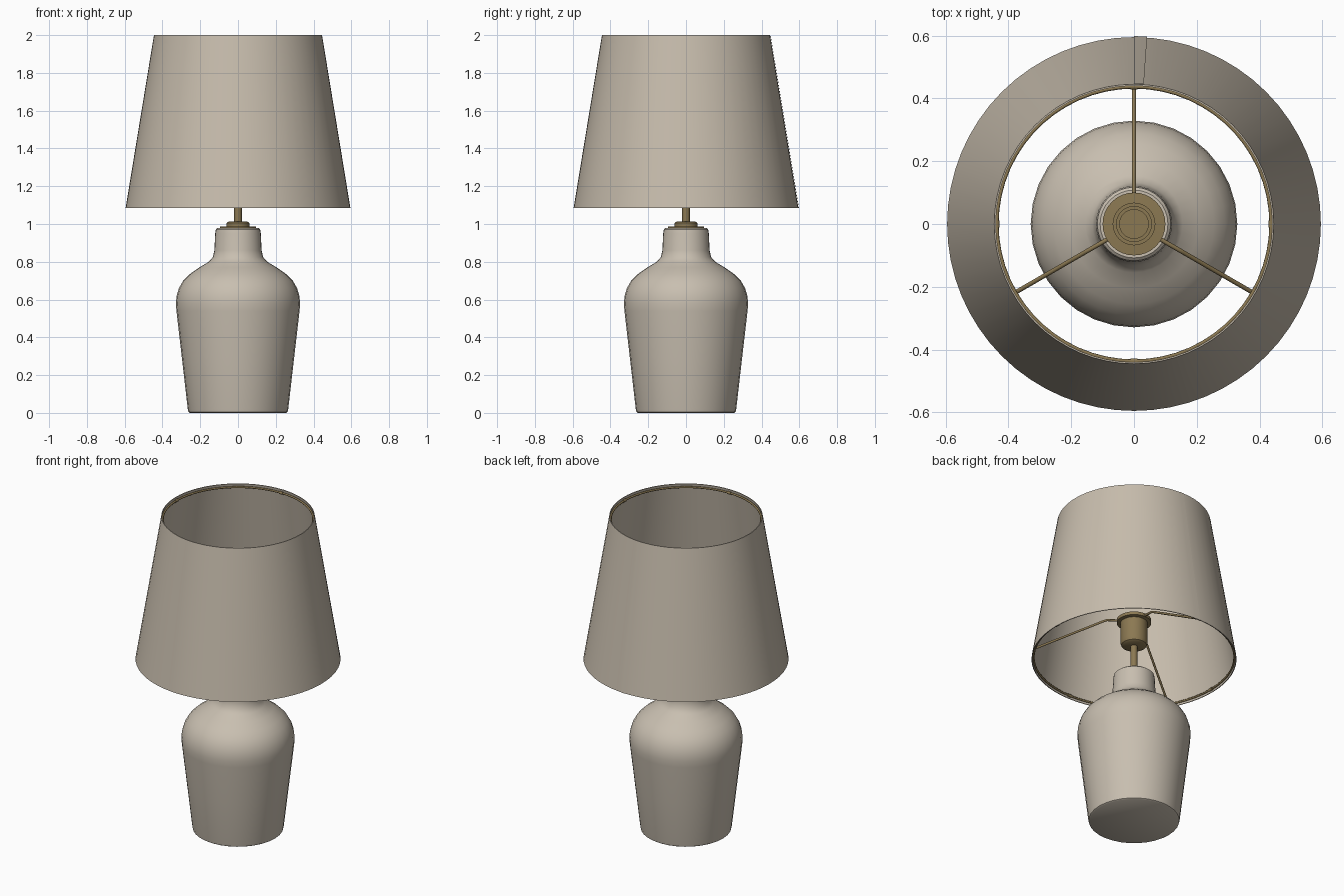
import bpy, math
from mathutils import Vector

if "Cube" in bpy.data.objects:
    bpy.data.objects.remove(bpy.data.objects["Cube"])


def material(name, rgb):
    m = bpy.data.materials.new(name)
    m.diffuse_color = (*rgb, 1)
    m.use_nodes = True
    m.node_tree.nodes["Principled BSDF"].inputs["Base Color"].default_value = m.diffuse_color
    return m


ceramic = material("beige_ceramic", (0.58, 0.52, 0.435))
linen = material("beige_linen", (0.57, 0.505, 0.415))
brass = material("aged_brass", (0.26, 0.19, 0.085))


def finish(ob, mat, angle=35):
    ob.data.materials.append(mat)
    bpy.ops.object.select_all(action='DESELECT')
    ob.select_set(True)
    bpy.context.view_layer.objects.active = ob
    bpy.ops.object.shade_smooth_by_angle(angle=math.radians(angle))
    return ob


def lathe(name, profile, mat, n=32, closed=False):
    """Revolve (radius, z) points about z; cap the ends unless closed."""
    verts, faces = [], []
    for r, z in profile:
        for i in range(n):
            a = 2 * math.pi * i / n
            verts.append((r * math.cos(a), r * math.sin(a), z))
    k = len(profile)
    for j in range(k if closed else k - 1):
        p, q = j * n, ((j + 1) % k) * n
        for i in range(n):
            i2 = (i + 1) % n
            faces.append((p + i, p + i2, q + i2, q + i))
    if not closed:
        faces.append(tuple(reversed(range(n))))
        faces.append(tuple((k - 1) * n + i for i in range(n)))
    me = bpy.data.meshes.new(name)
    me.from_pydata(verts, [], faces)
    ob = bpy.data.objects.new(name, me)
    bpy.context.collection.objects.link(ob)
    return finish(ob, mat)


def wire(name, points, radius, mat):
    """Round wire through the points."""
    cu = bpy.data.curves.new(name, 'CURVE')
    cu.dimensions = '3D'
    cu.bevel_depth = radius
    cu.bevel_resolution = 2
    cu.use_fill_caps = True
    sp = cu.splines.new('POLY')
    sp.points.add(len(points) - 1)
    for p, co in zip(sp.points, points):
        p.co = (*co, 1)
    ob = bpy.data.objects.new(name, cu)
    bpy.context.collection.objects.link(ob)
    cu.materials.append(mat)
    return ob


def polar(r, deg, z):
    a = math.radians(deg)
    return Vector((r * math.cos(a), r * math.sin(a), z))


# Vase-shaped base
lathe("lamp_base", [
    (0.255, 0), (0.263, 0.005), (0.266, 0.02), (0.297, 0.29), (0.326, 0.54),
    (0.329, 0.58), (0.325, 0.62), (0.313, 0.66), (0.290, 0.70),
    (0.255, 0.735), (0.205, 0.77), (0.155, 0.80), (0.133, 0.825),
    (0.125, 0.86), (0.121, 0.95), (0.117, 0.972), (0.108, 0.98)], ceramic)

# Brass cap, stem and bulb socket
lathe("base_cap", [(0.095, 0.975), (0.095, 0.986), (0.062, 0.988),
                   (0.062, 1.005), (0.05, 1.012), (0.02, 1.014)], brass)
lathe("stem", [(0.02, 1.0), (0.02, 1.19)], brass, 16)
lathe("socket", [
    (0.06, 1.17), (0.073, 1.178), (0.079, 1.195), (0.079, 1.325),
    (0.1, 1.328), (0.1, 1.348), (0.068, 1.35), (0.068, 1.362),
    (0.056, 1.362), (0.056, 1.345), (0.046, 1.345), (0.046, 1.32)], brass)

# Tapered shade: thin wall open at both ends
lathe("shade", [(0.595, 1.085), (0.445, 2.0), (0.440, 2.0), (0.590, 1.085)],
      linen, 64, closed=True)

# Overlapping seam strip at the back of the shade
me = bpy.data.meshes.new("shade_seam")
seam = [polar(r, d, z) for r, z in ((0.598, 1.086), (0.448, 1.999))
        for d in (86, 88, 90)]
me.from_pydata(seam, [], [(1, 0, 3, 4), (2, 1, 4, 5)])
strip = bpy.data.objects.new("shade_seam", me)
bpy.context.collection.objects.link(strip)
finish(strip, linen)

# Wire rings inside the shade rims, with small joints
for label, r, z in (("bottom", 0.583, 1.1), ("top", 0.437, 1.98)):
    ring = wire(label + "_ring", [polar(r, d, z) for d in range(0, 360, 6)],
                0.006, brass)
    ring.data.splines[0].use_cyclic_u = True
    for d in range(0, 360, 90):
        wire(label + "_ring_joint", [polar(r, d - 1.5, z), polar(r, d + 1.5, z)],
             0.009, brass)

# Three spider arms from the socket collar down to the bottom ring
for d in (90, 210, 330):
    wire("spider_arm", [polar(0.08, d, 1.336), polar(0.16, d, 1.332),
                        polar(0.18, d, 1.322), polar(0.583, d, 1.1)],
         0.007, brass)
